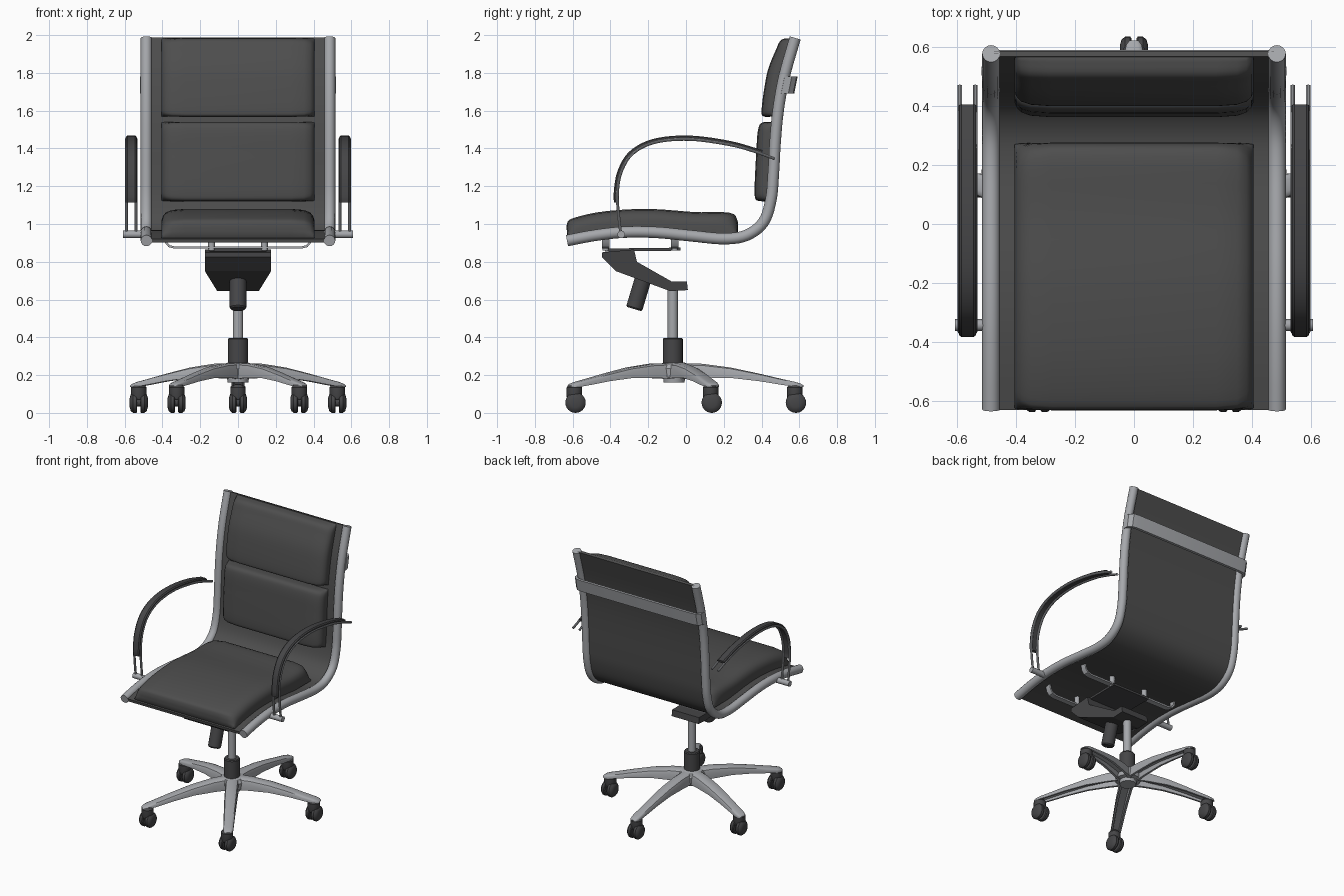
import bpy, bmesh, math
from mathutils import Vector

if "Cube" in bpy.data.objects:
    bpy.data.objects.remove(bpy.data.objects["Cube"])


def material(name, r, g, b):
    m = bpy.data.materials.new(name)
    m.diffuse_color = (r, g, b, 1)
    m.use_nodes = True
    m.node_tree.nodes["Principled BSDF"].inputs["Base Color"].default_value = m.diffuse_color
    return m


METAL = material("metal", 0.38, 0.39, 0.41)
FABRIC = material("dark_fabric", 0.075, 0.075, 0.075)
PLASTIC = material("dark_plastic", 0.06, 0.06, 0.063)


def loft(name, rings, mat, angle=35):
    """Skin closed rings of equal length and cap both ends."""
    bm = bmesh.new()
    vs = [[bm.verts.new(p) for p in ring] for ring in rings]
    n = len(vs[0])
    for a, b in zip(vs, vs[1:]):
        for i in range(n):
            j = (i + 1) % n
            bm.faces.new((a[i], a[j], b[j], b[i]))
    bm.faces.new(vs[0])
    bm.faces.new(vs[-1])
    bmesh.ops.recalc_face_normals(bm, faces=bm.faces)
    me = bpy.data.meshes.new(name)
    bm.to_mesh(me)
    bm.free()
    me.materials.append(mat)
    me.shade_smooth()
    me.set_sharp_from_angle(angle=math.radians(angle))
    ob = bpy.data.objects.new(name, me)
    bpy.context.collection.objects.link(ob)
    return ob


def spline(pts, k):
    """k samples of a Catmull-Rom curve through 2D points."""
    p = [Vector(q) for q in pts]
    p = [2 * p[0] - p[1]] + p + [2 * p[-1] - p[-2]]
    out = []
    for i in range(k):
        t = i / (k - 1) * (len(pts) - 1)
        s = min(int(t), len(pts) - 2)
        t -= s
        a, b, c, d = p[s:s + 4]
        out.append(0.5 * (2 * b + (c - a) * t + (2 * a - 5 * b + 4 * c - d) * t ** 2
                          + (3 * b - a - 3 * c + d) * t ** 3))
    return out


def sweep(name, path, profile, place, mat):
    """Sweep (across, offset) profile along a planar path."""
    path = [Vector(p) for p in path]
    rings = []
    for i, p in enumerate(path):
        t = (path[min(i + 1, len(path) - 1)] - path[max(i - 1, 0)]).normalized()
        nrm = Vector((-t.y, t.x))
        rings.append([place(*(p + nrm * o), a) for a, o in profile])
    return loft(name, rings, mat)


def lathe(name, origin, axis, steps, mat, n=24):
    """Stack of circles: steps are (distance along axis, radius)."""
    q = Vector(axis).to_track_quat('Z', 'Y')
    o = Vector(origin)
    return loft(name, [[o + q @ Vector((r * math.cos(2 * math.pi * i / n),
                                        r * math.sin(2 * math.pi * i / n), d))
                        for i in range(n)] for d, r in steps], mat)


def circle(r, n=16):
    return [(r * math.cos(2 * math.pi * i / n), r * math.sin(2 * math.pi * i / n)) for i in range(n)]


def rect(w, lo, hi):
    return [(-w, lo), (w, lo), (w, hi), (-w, hi)]


def in_yz(x):
    return lambda u, v, a: (x + a, u, v)


# Side rails and the sling stretched between them
rail = spline([(-0.63, 0.912), (-0.48, 0.94), (-0.32, 0.957), (-0.15, 0.955), (0.03, 0.937),
               (0.2, 0.922), (0.32, 0.94), (0.41, 1.01), (0.45, 1.13), (0.463, 1.27),
               (0.472, 1.43), (0.488, 1.6), (0.52, 1.78), (0.578, 1.985)], 66)
for s in (-1, 1):
    sweep("side_rail", rail, circle(0.03), in_yz(s * 0.485), METAL)
sweep("sling", rail, rect(0.475, -0.01, 0.01), in_yz(0), FABRIC)


# Padded cushions, domed towards their side edges
def cushion(name, top, bottom):
    k = 29
    top, bottom = spline(top, k), spline(bottom, k)
    half = [(0.405, 0.03), (0.405, 0.5), (0.398, 0.68), (0.382, 0.84), (0.35, 0.95), (0.28, 1)]
    stations = [(-x, f) for x, f in half] + half[::-1]
    rings = [[(x, *(b + (t - b) * f)) for t, b in zip(top, bottom)] +
             [(x, *(b - (t - b) * 0.02)) for t, b in zip(top[::-1], bottom[::-1])]
             for x, f in stations]
    loft(name, rings, FABRIC, 50)


cushion("seat_cushion",
        [(-0.63, 0.945), (-0.63, 1.0), (-0.6, 1.03), (-0.44, 1.066), (-0.2, 1.08), (0.05, 1.063),
         (0.23, 1.06), (0.272, 1.02), (0.275, 0.955)],
        [(-0.62, 0.925), (-0.45, 0.948), (-0.2, 0.96), (0.03, 0.945), (0.265, 0.94)])
cushion("lower_back_cushion",
        [(0.435, 1.12), (0.375, 1.125), (0.363, 1.165), (0.366, 1.27), (0.372, 1.38), (0.38, 1.49),
         (0.4, 1.535), (0.46, 1.54)],
        [(0.45, 1.125), (0.463, 1.27), (0.47, 1.4), (0.48, 1.535)])
cushion("upper_back_cushion",
        [(0.46, 1.568), (0.41, 1.57), (0.4, 1.6), (0.413, 1.71), (0.435, 1.82), (0.475, 1.92),
         (0.505, 1.975), (0.565, 1.985)],
        [(0.483, 1.57), (0.5, 1.68), (0.525, 1.8), (0.575, 1.978)])

# Flat brace across the back, wrapping onto the rails
sweep("back_brace", [(-0.508, 0.515), (-0.505, 0.55), (-0.485, 0.57), (-0.45, 0.575),
                     (0.45, 0.575), (0.485, 0.57), (0.505, 0.55), (0.508, 0.515)],
      rect(0.045, -0.01, 0.01), lambda u, v, a: (u, v - 0.003 + a * 0.2, 1.735 + a), METAL)

# Armrests: twin rods, padded strap and mounting pin
arm = [(-0.345, 0.945), (-0.358, 1.06), (-0.363, 1.16), (-0.345, 1.27), (-0.285, 1.37),
       (-0.165, 1.432), (0.02, 1.448), (0.23, 1.42), (0.36, 1.385), (0.47, 1.345)]
arm_path = spline(arm, 55)
arm_pad = spline([(-0.361, 1.115)] + arm[2:8] + [(0.4, 1.372)], 45)
pad_profile = [(-0.024, 0.0), (0.024, 0.0), (0.03, 0.006), (0.028, 0.014), (0.02, 0.02),
               (-0.02, 0.02), (-0.028, 0.014), (-0.03, 0.006)]
for s in (-1, 1):
    for x in (0.539, 0.591):
        sweep("arm_rod", arm_path, circle(0.008, 10), in_yz(s * x), METAL)
    sweep("arm_pad", arm_pad, pad_profile, in_yz(s * 0.565), PLASTIC)
    lathe("arm_pin", (s * 0.49, -0.343, 0.945), (s, 0, 0), [(0, 0.02), (0.118, 0.02)], METAL, 16)

# Bent straps and plate under the seat
for y in (-0.425, -0.06):
    sweep("seat_strap", [(-0.39, 0.945), (-0.383, 0.905), (-0.365, 0.883), (-0.335, 0.875),
                         (0.335, 0.875), (0.365, 0.883), (0.383, 0.905), (0.39, 0.945)],
          rect(0.02, -0.006, 0.006), lambda u, v, a, y=y: (u, y + a, v), METAL)
    for s in (-1, 1):
        lathe("strap_post", (s * 0.14, y, 0.86), (0, 0, 1), [(0, 0.018), (0.09, 0.018)], METAL, 12)
sweep("seat_plate", [(-0.43, 0.862), (-0.03, 0.867)], rect(0.15, -0.008, 0.008), in_yz(0), PLASTIC)

# Tilt mechanism, narrowing towards the column
tilt = [(-0.445, 0.85), (-0.275, 0.865), (-0.26, 0.80), (-0.075, 0.695), (0.005, 0.695),
        (0.01, 0.65), (-0.085, 0.645), (-0.37, 0.75), (-0.445, 0.825)]
loft("tilt_housing", [[(s * (0.175 if z > 0.72 else 0.11), y, z) for y, z in tilt]
                      for s in (-1, 1)], PLASTIC, 20)
lathe("tension_knob", (-0.272, 0, 0), (0, 0, 1), [(0, 0.001), (0.001, 0.001)], PLASTIC, 3).hide_render = True
bpy.data.objects.remove(bpy.data.objects["tension_knob"])
lathe("tension_knob", (0, -0.275, 0.55), (0, 0.3, 1),
      [(0, 0.038), (0.008, 0.044), (0.2, 0.044)], PLASTIC)

# Gas column and hub
CY = -0.063
lathe("column", (0, CY - 0.007, 0), (0, 0, 1), [(0.38, 0.027), (0.66, 0.027)], METAL)
lathe("column_sleeve", (0, CY - 0.007, 0), (0, 0, 1), [(0.25, 0.053), (0.39, 0.053), (0.397, 0.048)], PLASTIC)
lathe("base_hub", (0, CY, 0), (0, 0, 1),
      [(0.16, 0.055), (0.185, 0.058), (0.19, 0.085), (0.235, 0.09), (0.258, 0.075), (0.266, 0.055)], METAL)

# Five-star base with hollow-bottomed legs and twin-wheel casters
SX = 0.87
stations = [(0.02, 0.264, 0.18, 0.05), (0.15, 0.26, 0.185, 0.048), (0.3, 0.24, 0.185, 0.046),
            (0.45, 0.208, 0.168, 0.042), (0.56, 0.182, 0.15, 0.039), (0.64, 0.164, 0.138, 0.037),
            (0.67, 0.155, 0.137, 0.031), (0.685, 0.146, 0.138, 0.018)]
for i in range(5):
    ang = math.radians(90 + 72 * i)
    c, sn = math.cos(ang), math.sin(ang)
    rings = []
    for r, zt, zb, w in stations:
        h = zt - zb
        half = [(w, zb), (w, zt - 0.4 * h), (0.85 * w, zt - 0.12 * h), (0.5 * w, zt)]
        groove = [(-0.65 * w, zb), (-0.55 * w, zb + 0.45 * h), (0.55 * w, zb + 0.45 * h), (0.65 * w, zb)]
        section = half + [(-a, z) for a, z in half[::-1]] + groove
        rings.append([(SX * (r * c - a * sn), CY + r * sn + a * c, z) for a, z in section])
    loft("base_leg", rings, METAL, 40)
    x, y = SX * 0.635 * c, CY + 0.645 * sn
    lathe("caster_housing", (x, y - 0.006, 0), (0, 0, 1),
          [(0.07, 0.036), (0.085, 0.041), (0.135, 0.041), (0.15, 0.03)], PLASTIC)
    lathe("caster_axle", (x - 0.03, y, 0.054), (1, 0, 0), [(0, 0.02), (0.06, 0.02)], PLASTIC, 12)
    for s in (-1, 1):
        lathe("caster_wheel", (x + s * 0.008, y, 0.054), (s, 0, 0),
              [(0, 0.048), (0.005, 0.054), (0.022, 0.054), (0.034, 0.044), (0.04, 0.025)], PLASTIC)
